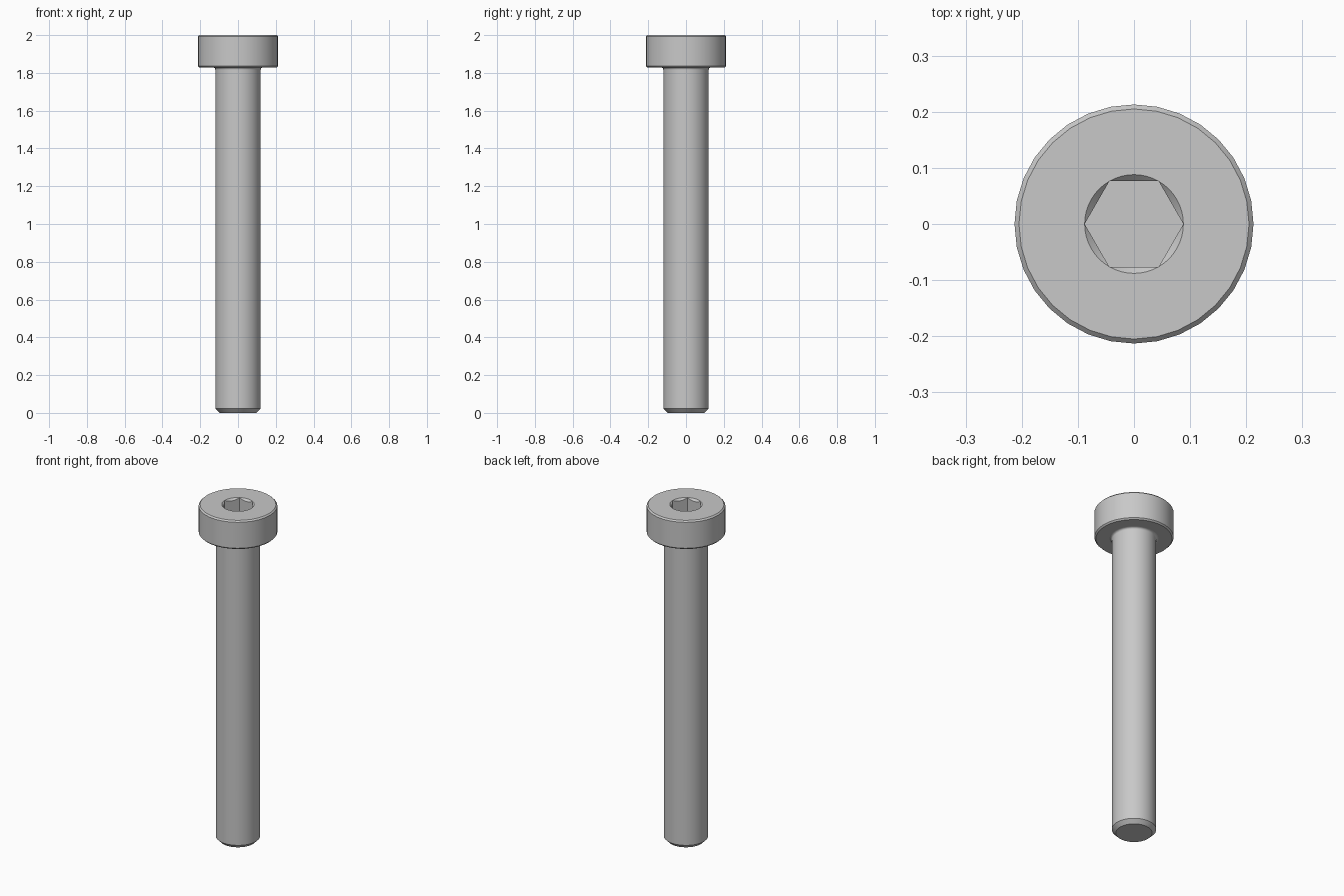
import bpy
import bmesh
from math import cos, sin, pi, radians

cube = bpy.data.objects.get("Cube")
if cube:
    bpy.data.objects.remove(cube)

# Plain steel grey
steel = bpy.data.materials.new("steel grey")
steel.use_nodes = True
colour = (0.58, 0.58, 0.58, 1)
steel.diffuse_color = colour
steel.node_tree.nodes["Principled BSDF"].inputs["Base Color"].default_value = colour

SIDES = 32
SOCKET_SIDES = 48
TOP = 2.0
HEAD_BASE = 1.829
HEAD_R = 0.213
SHAFT_R = 0.12
FILLET = 0.012
BEVEL = 0.008
SOCKET_R = 0.088
SOCKET_FLOOR = 1.86


def ring(bm, count, point):
    """Closed ring of vertices; point(angle) gives radius and height."""
    verts = []
    for i in range(count):
        a = 2 * pi * i / count
        r, z = point(a)
        verts.append(bm.verts.new((r * cos(a), r * sin(a), z)))
    return verts


def skin(bm, rings):
    """Join neighbouring rings of equal count with quads."""
    for low, high in zip(rings, rings[1:]):
        n = len(low)
        for i in range(n):
            j = (i + 1) % n
            bm.faces.new((low[i], low[j], high[j], high[i]))


def lathe(bm, profile):
    rings = [ring(bm, SIDES, lambda a, p=p: p) for p in profile]
    skin(bm, rings)
    return rings


def loop_edges(bm, verts):
    pairs = zip(verts, verts[1:] + verts[:1])
    return [bm.edges.get(p) or bm.edges.new(p) for p in pairs]


def finish(bm, name):
    bmesh.ops.remove_doubles(bm, verts=bm.verts, dist=1e-5)
    mesh = bpy.data.meshes.new(name)
    bm.to_mesh(mesh)
    bm.free()
    mesh.materials.append(steel)
    obj = bpy.data.objects.new(name, mesh)
    bpy.context.collection.objects.link(obj)
    bpy.ops.object.select_all(action="DESELECT")
    obj.select_set(True)
    bpy.context.view_layer.objects.active = obj
    bpy.ops.object.shade_smooth_by_angle(angle=radians(30))
    weighted = obj.modifiers.new("even shading", "WEIGHTED_NORMAL")
    weighted.keep_sharp = True


# Shaft: chamfered tip, plain cylinder, fillet running out under the head
bm = bmesh.new()
profile = [(SHAFT_R - 0.022, 0), (SHAFT_R, 0.022)]
for i in range(5):
    t = i / 4 * pi / 2
    profile.append((SHAFT_R + FILLET * (1 - cos(t)),
                    HEAD_BASE - FILLET * (1 - sin(t))))
rings = lathe(bm, profile)
bm.faces.new(rings[0][::-1])
finish(bm, "shaft")

# Head: underside, bevelled rim and wall
bm = bmesh.new()
rings = lathe(bm, [
    (SHAFT_R + FILLET, HEAD_BASE),
    (HEAD_R - BEVEL, HEAD_BASE),
    (HEAD_R, HEAD_BASE + BEVEL),
    (HEAD_R, TOP - BEVEL),
    (HEAD_R - BEVEL, TOP),
])


# Hex socket: conical lead-in meeting six flat walls, with a flat floor
def hex_radius(a):
    return SOCKET_R * cos(pi / 6) / cos(a % (pi / 3) - pi / 6)


mouth = ring(bm, SOCKET_SIDES, lambda a: (SOCKET_R, TOP))
lead_in = ring(bm, SOCKET_SIDES,
               lambda a: (hex_radius(a), TOP - (SOCKET_R - hex_radius(a))))
floor = ring(bm, SOCKET_SIDES, lambda a: (hex_radius(a), SOCKET_FLOOR))
skin(bm, [mouth, lead_in, floor])
bm.faces.new(floor)

# Flat top face between rim and socket mouth
bmesh.ops.bridge_loops(
    bm, edges=loop_edges(bm, rings[-1]) + loop_edges(bm, mouth))
for face in bm.faces:
    face.normal_update()
    flat_top = all(abs(v.co.z - TOP) < 1e-6 for v in face.verts)
    if flat_top and face.normal.z < 0:
        face.normal_flip()
# Lead-in and walls face the screw axis
for face in bm.faces:
    c = face.calc_center_median()
    if c.xy.length < SOCKET_R and abs(face.normal.z) < 0.95:
        if face.normal.xy.dot(c.xy) > 0:
            face.normal_flip()
finish(bm, "head")
